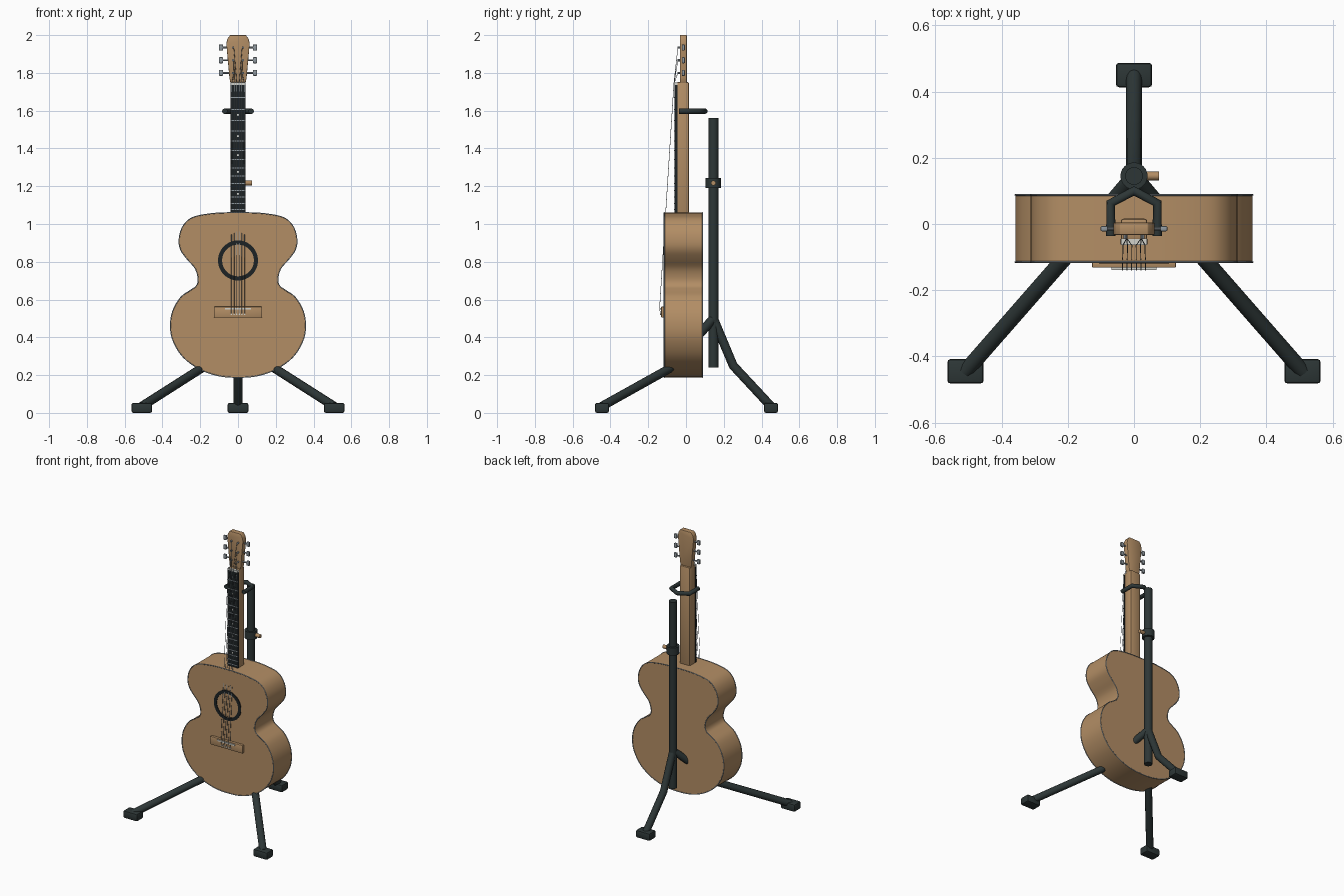
import bpy, bmesh, math
from mathutils import Vector, Matrix

cube = bpy.data.objects.get("Cube")
if cube:
    bpy.data.objects.remove(cube, do_unlink=True)


def material(name, r, g, b):
    m = bpy.data.materials.new(name)
    m.use_nodes = True
    m.diffuse_color = (r, g, b, 1)
    m.node_tree.nodes["Principled BSDF"].inputs["Base Color"].default_value = (r, g, b, 1)
    return m


WOOD = material("tan wood", 0.45, 0.27, 0.13)
STAND = material("dark stand", 0.026, 0.037, 0.037)
EBONY = material("black ebony", 0.012, 0.016, 0.018)
STEEL = material("grey steel", 0.28, 0.32, 0.35)
IVORY = material("pale ivory", 0.65, 0.65, 0.6)


def finish(name, bm, mat, smooth=True):
    bmesh.ops.recalc_face_normals(bm, faces=bm.faces)
    me = bpy.data.meshes.new(name)
    bm.to_mesh(me)
    bm.free()
    me.materials.append(mat)
    ob = bpy.data.objects.new(name, me)
    bpy.context.collection.objects.link(ob)
    if smooth:
        bpy.ops.object.select_all(action="DESELECT")
        ob.select_set(True)
        bpy.context.view_layer.objects.active = ob
        bpy.ops.object.shade_smooth_by_angle(angle=math.radians(35))
    return ob


def bevel(bm, width):
    if width:
        bmesh.ops.bevel(bm, geom=bm.edges[:], offset=width, segments=2,
                        profile=0.5, affect="EDGES")


def box(name, lo, hi, mat, width=0):
    """Box between two corners."""
    lo, hi = Vector(lo), Vector(hi)
    bm = bmesh.new()
    bmesh.ops.create_cube(bm, size=1)
    for v in bm.verts:
        v.co = (lo + hi) / 2 + v.co * (hi - lo)
    bevel(bm, width)
    return finish(name, bm, mat, width > 0)


def prism(name, outline, y0, y1, mat, width=0):
    """Outline in x and z, extruded along y."""
    bm = bmesh.new()
    face = bm.faces.new([bm.verts.new((x, y0, z)) for x, z in outline])
    made = bmesh.ops.extrude_face_region(bm, geom=[face])["geom"]
    moved = [g for g in made if isinstance(g, bmesh.types.BMVert)]
    bmesh.ops.translate(bm, verts=moved, vec=(0, y1 - y0, 0))
    bevel(bm, width)
    return finish(name, bm, mat)


def cylinder(name, centre, radius, length, axis, mat, sides=24):
    bm = bmesh.new()
    turn = Vector((0, 0, 1)).rotation_difference(Vector(axis)).to_matrix().to_4x4()
    bmesh.ops.create_cone(bm, cap_ends=True, segments=sides, radius1=radius, radius2=radius,
                          depth=length, matrix=Matrix.Translation(centre) @ turn)
    return finish(name, bm, mat)


def tube(name, paths, radius, mat, cyclic=False, res=4):
    """Round tubes along straight-segment paths."""
    cu = bpy.data.curves.new(name, "CURVE")
    cu.dimensions = "3D"
    cu.bevel_depth = radius
    cu.bevel_resolution = res
    cu.use_fill_caps = not cyclic
    for path in paths:
        sp = cu.splines.new("POLY")
        sp.points.add(len(path) - 1)
        for p, co in zip(sp.points, path):
            p.co = (*co, 1)
        sp.use_cyclic_u = cyclic
    cu.materials.append(mat)
    ob = bpy.data.objects.new(name, cu)
    bpy.context.collection.objects.link(ob)
    return ob


def smooth_loop(pts, steps=4):
    """Closed Catmull-Rom loop through the points."""
    pts = [Vector(p) for p in pts]
    n, out = len(pts), []
    for i in range(n):
        a, b, c, d = (pts[(i + k) % n] for k in (-1, 0, 1, 2))
        for s in range(steps):
            t = s / steps
            out.append(0.5 * (2 * b + (c - a) * t + (2 * a - 5 * b + 4 * c - d) * t ** 2
                              + (3 * b - a - 3 * c + d) * t ** 3))
    return out


# Guitar body with edge binding
FRONT, BACK = -0.115, 0.088
half = [(0.1, 0.196), (0.2, 0.23), (0.29, 0.295), (0.343, 0.38), (0.358, 0.46),
        (0.345, 0.54), (0.303, 0.612), (0.25, 0.65), (0.22, 0.673), (0.211, 0.71),
        (0.227, 0.765), (0.27, 0.815), (0.302, 0.86), (0.312, 0.905), (0.304, 0.96),
        (0.275, 1.01), (0.225, 1.04), (0.12, 1.057)]
loop = smooth_loop([(0, 0.188)] + half + [(0, 1.06)] + [(-x, z) for x, z in reversed(half)])
prism("guitar_body", loop, FRONT, BACK, WOOD)
tube("body_binding", [[(x, y, z) for x, z in loop] for y in (FRONT, BACK)],
     0.0028, STEEL, cyclic=True, res=1)

# Sound hole ring
HOLE = Vector((0, FRONT, 0.807))
bm = bmesh.new()
section = [bm.verts.new(HOLE + Vector((r, y, 0)))
           for r, y in ((0.084, 0.002), (0.106, 0.002), (0.106, -0.004), (0.084, -0.004))]
edges = [bm.edges.new((section[i - 1], section[i])) for i in range(4)]
bmesh.ops.spin(bm, geom=section + edges, cent=HOLE, axis=(0, 1, 0),
               angle=math.tau, steps=48)
bmesh.ops.remove_doubles(bm, verts=bm.verts, dist=1e-4)
finish("sound_hole_ring", bm, EBONY)

# Bridge, saddle and pins
box("bridge", (-0.127, -0.132, 0.505), (0.127, FRONT + 0.005, 0.563), WOOD, 0.004)
box("saddle", (-0.068, -0.139, 0.547), (0.068, -0.13, 0.556), IVORY)
string_x = [-0.035 + 0.014 * i for i in range(6)]
for i, x in enumerate(string_x):
    cylinder(f"bridge_pin_{i + 1}", (x, -0.133, 0.522), 0.004, 0.01, (0, 1, 0), IVORY, 10)

# Neck, fingerboard and nut
NUT, SCALE = 1.737, 1.19
box("neck", (-0.04, -0.048, 1.05), (0.04, 0.016, 1.752), WOOD, 0.008)
box("fingerboard", (-0.041, -0.06, 1.06), (0.041, -0.046, NUT), EBONY)
box("nut", (-0.04, -0.063, NUT), (0.04, -0.044, NUT + 0.012), IVORY)


def fret_z(n):
    return NUT - SCALE * (1 - 2 ** (-n / 12))


for n in range(1, 15):
    z = fret_z(n)
    box(f"fret_{n}", (-0.041, -0.0625, z - 0.0025), (0.041, -0.059, z + 0.0025), STEEL)
for n in (3, 5, 7, 9, 12):
    z = (fret_z(n) + fret_z(n - 1)) / 2
    cylinder(f"inlay_dot_{n}", (0, -0.06, z), 0.006, 0.003, (0, 1, 0), IVORY, 12)

# Headstock
side = [(0.038, 1.74), (0.045, 1.77), (0.062, 1.955), (0.056, 1.98), (0.042, 2.0)]
prism("headstock", side + [(-x, z) for x, z in reversed(side)], -0.033, 0.004, WOOD, 0.003)

# Tuners on both sides
peg_z = (1.8, 1.867, 1.934)
for s, label in ((1, "left"), (-1, "right")):
    for i, z in enumerate(peg_z):
        name = f"tuner_{label}_{i + 1}"
        cylinder(name + "_shaft", (s * 0.065, -0.014, z), 0.005, 0.05, (1, 0, 0), STEEL, 10)
        box(name + "_button", (s * 0.09 - 0.011, -0.022, z - 0.016),
            (s * 0.09 + 0.011, -0.006, z + 0.016), STEEL, 0.004)
        cylinder(name + "_post", (s * 0.026, -0.036, z), 0.006, 0.02, (0, 1, 0), STEEL, 10)

# Strings from bridge over nut to posts
strings = []
for i, x in enumerate(string_x):
    sign = 1 if x > 0 else -1
    z = peg_z[i] if i < 3 else peg_z[5 - i]
    strings.append([(x, -0.135, 0.525), (x, -0.14, 0.552), (x * 0.95, -0.064, NUT + 0.006),
                    (sign * 0.022, -0.043, z)])
tube("strings", strings, 0.0014, STEEL, res=0)

# Stand pole, collar and knob
POLE = 0.145
cylinder("stand_pole", (0, POLE, 0.9), 0.027, 1.32, (0, 0, 1), STAND)
cylinder("stand_collar", (0, POLE, 1.217), 0.041, 0.054, (0, 0, 1), STAND)
cylinder("collar_knob", (0.055, POLE, 1.217), 0.013, 0.04, (1, 0, 0), WOOD, 12)

# Neck yoke
arm = [(0.07, -0.036, 1.597), (0.07, 0.063, 1.597)]
tube("neck_yoke", [arm + [(0, 0.1, 1.597)] + [(-x, y, z) for x, y, z in reversed(arm)]],
     0.0145, STAND)

# Bent legs and feet
top = (0, POLE, 0.5)
legs = {
    "back": [top, (0, 0.25, 0.25), (0, 0.45, 0.035)],
    "left": [top, (0.2, -0.092, 0.232), (0.509, -0.445, 0.035)],
    "right": [top, (-0.2, -0.092, 0.232), (-0.509, -0.445, 0.035)],
}
for label, path in legs.items():
    tube(f"{label}_leg", [path], 0.024, STAND)
    x, y, _ = path[-1]
    box(f"{label}_foot", (x - 0.055, y - 0.037, 0), (x + 0.055, y + 0.037, 0.053), STAND, 0.01)
